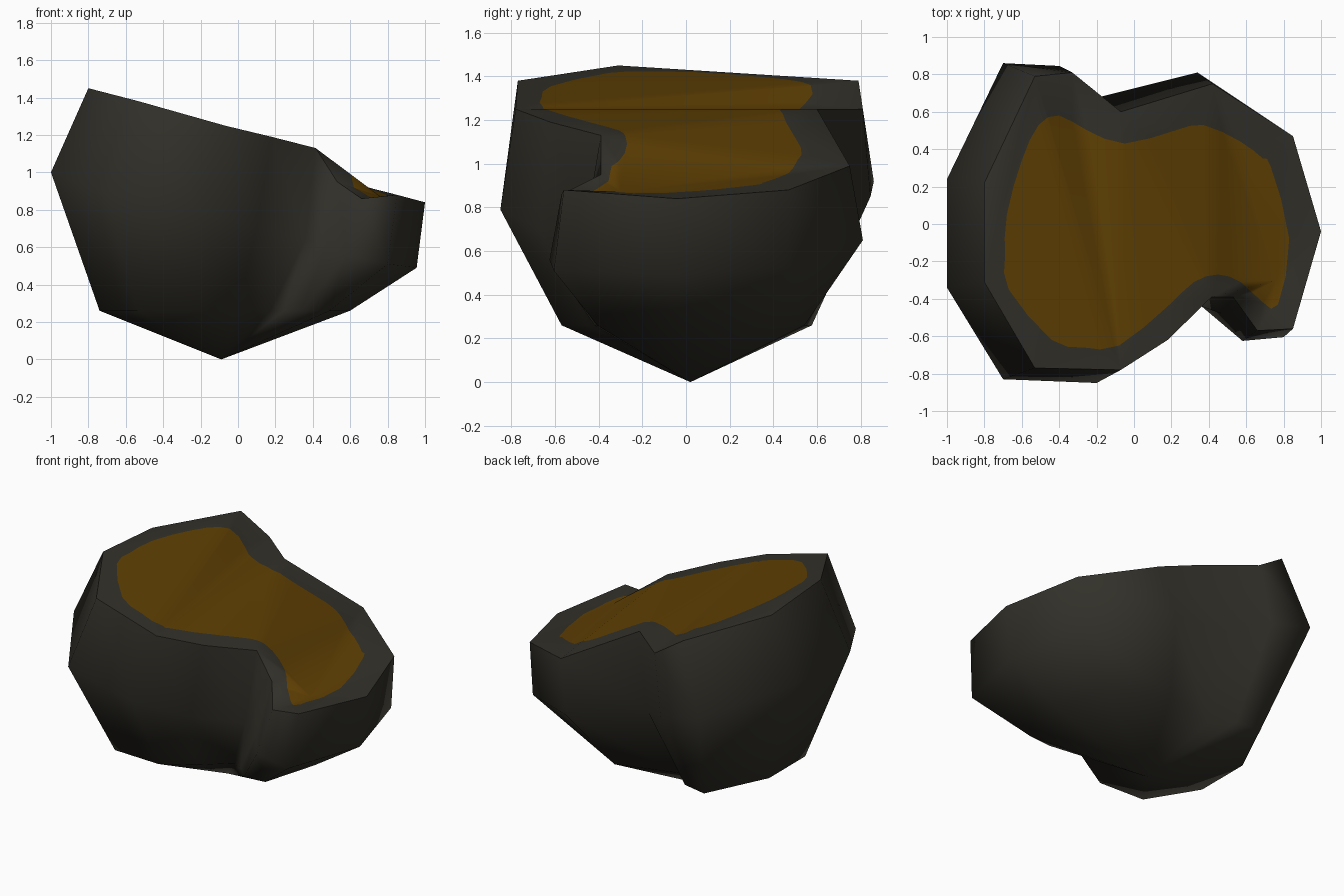
import bpy, bmesh
from mathutils import Vector
from mathutils.geometry import delaunay_2d_cdt, barycentric_transform

if "Cube" in bpy.data.objects:
    bpy.data.objects.remove(bpy.data.objects["Cube"])

# Sharp outline of the broken top, counter-clockwise from the left
TOP = [(-.8, -.31, 1.45), (-.53, -.77, 1.38), (-.07, -.78, 1.25), (.18, -.62, 1.19),
       (.415, -.39, 1.13), (.53, -.39, .95), (.66, -.57, .86), (.85, -.56, .88),
       (1.0, -.04, .84), (.85, .47, .88), (.42, .75, .99), (-.07, .60, 1.25),
       (-.33, .81, 1.25), (-.53, .79, 1.38), (-.8, .22, 1.41)]
# One inner corner of the top, and the creases running across it
INNER = (.76, -.30, .872)
CREASES = [(0, 13), (1, 13), (2, 13), (2, 12), (2, 11), (3, 11), (4, 11), (4, 10),
           (4, 15), (5, 15), (6, 15), (7, 15), (8, 15), (9, 15), (10, 15)]
# Widest outline of the rock
MID = [(-1, -.34, 1.0), (-.7, -.83, .89), (-.2, -.85, .79), (.1, -.67, .7),
       (.36, -.44, .64), (.47, -.48, .6), (.58, -.625, .56), (.8, -.605, .51),
       (.955, -.05, .49), (.83, .465, .525), (.34, .81, .65), (-.18, .68, .78),
       (-.4, .845, .85), (-.7, .86, .92), (-1, .24, 1.0)]
# Control points of the coloured patch
PATCH = [(-.69, -.18), (-.67, -.35), (-.44, -.62), (-.27, -.66), (-.08, -.65), (.18, -.44),
         (.32, -.31), (.45, -.27), (.57, -.31), (.69, -.42), (.77, -.43), (.83, -.08),
         (.73, .31), (.69, .35), (.57, .44), (.37, .53), (.22, .50), (-.05, .43), (-.25, .50),
         (-.40, .58), (-.51, .53), (-.60, .34), (-.68, .05)]


def smooth_loop(pts, steps):
    """Closed Catmull-Rom curve through the points."""
    n, out = len(pts), []
    for i in range(n):
        a, b, c, d = (Vector(pts[(i + k) % n]) for k in (-1, 0, 1, 2))
        for s in range(steps):
            t = s / steps
            out.append(.5 * (2 * b + (c - a) * t + (2 * a - 5 * b + 4 * c - d) * t * t
                             + (3 * b - a - 3 * c + d) * t ** 3))
    return out


def inside(p, poly):
    hit = False
    for a, b in zip(poly, poly[1:] + poly[:1]):
        if (a[1] > p[1]) != (b[1] > p[1]):
            if p[0] < a[0] + (b[0] - a[0]) * (p[1] - a[1]) / (b[1] - a[1]):
                hit = not hit
    return hit


def material(name, rgb):
    m = bpy.data.materials.new(name)
    m.diffuse_color = (*rgb, 1)
    m.use_nodes = True
    m.node_tree.nodes["Principled BSDF"].inputs["Base Color"].default_value = m.diffuse_color
    return m


bm = bmesh.new()
n = len(TOP)

# Rock sides: top rim, widest ring, lower ring and bottom point
low = [(-.07 + (.7 if x > .5 else .67) * x, .67 * y, .26) for x, y, z in MID]
low[11], low[12] = (-.24, .42, .26), (-.37, .54, .26)
rings = [[bm.verts.new(p) for p in ring] for ring in (TOP, MID, low)]
tip = bm.verts.new((-.09, .02, 0))
for upper, lower in zip(rings, rings[1:]):
    for i in range(n):
        j = (i + 1) % n
        bm.faces.new((upper[i], lower[i], lower[j], upper[j]))
for i in range(n):
    bm.faces.new((rings[2][i], tip, rings[2][(i + 1) % n]))

# Coarse facets of the broken top, used to find heights
corners = [Vector(p) for p in TOP + [INNER]]
flat = [p.to_2d() for p in corners]
edges = [(i, (i + 1) % n) for i in range(n)] + CREASES
_, _, coarse, source, _, _ = delaunay_2d_cdt(flat, edges, [list(range(n))], 1, 1e-5)
facets = [[corners[source[k][0]] for k in tri] for tri in coarse]


def height(p):
    """Height of the facet under p (the one p is deepest inside)."""
    def weights(f):
        ground = [v.to_2d().to_3d() for v in f]
        return barycentric_transform(p.to_3d(), *ground, Vector((1, 0, 0)),
                                     Vector((0, 1, 0)), Vector((0, 0, 1)))
    best = max(facets, key=lambda f: min(weights(f)))
    return sum(w * v.z for w, v in zip(weights(best), best))


# Broken top: facets cut along the outline of the coloured patch
patch = smooth_loop(PATCH, 2)
k0, m = len(flat), len(patch)
edges += [(k0 + i, k0 + (i + 1) % m) for i in range(m)]
co, _, tris, source, _, _ = delaunay_2d_cdt(flat + patch, edges, [list(range(n))], 1, 1e-5)
top_verts = []
for p, src in zip(co, source):
    rim = [k for k in src if k < n]
    top_verts.append(rings[0][rim[0]] if rim else bm.verts.new((p.x, p.y, height(p))))
for tri in tris:
    f = bm.faces.new([top_verts[k] for k in tri])
    c = sum((co[k] for k in tri), Vector((0, 0))) / len(tri)
    f.material_index = 1 if inside(c, patch) else 0

# Smooth shading with a crisp rim
bmesh.ops.recalc_face_normals(bm, faces=bm.faces)
for f in bm.faces:
    f.smooth = True
rim_set = set(rings[0])
side_set = set(rings[1])
for e in bm.edges:
    on_side = [any(v in side_set for v in f.verts) for f in e.link_faces]
    if set(e.verts) <= rim_set and any(on_side):
        e.smooth = False
bmesh.ops.delete(bm, geom=[v for v in bm.verts if not v.link_faces], context='VERTS')

mesh = bpy.data.meshes.new("rock")
bm.to_mesh(mesh)
bm.free()
mesh.materials.append(material("dark stone", (.032, .030, .0225)))
mesh.materials.append(material("ochre core", (.114, .050, .001)))
rock = bpy.data.objects.new("rock", mesh)
bpy.context.collection.objects.link(rock)
